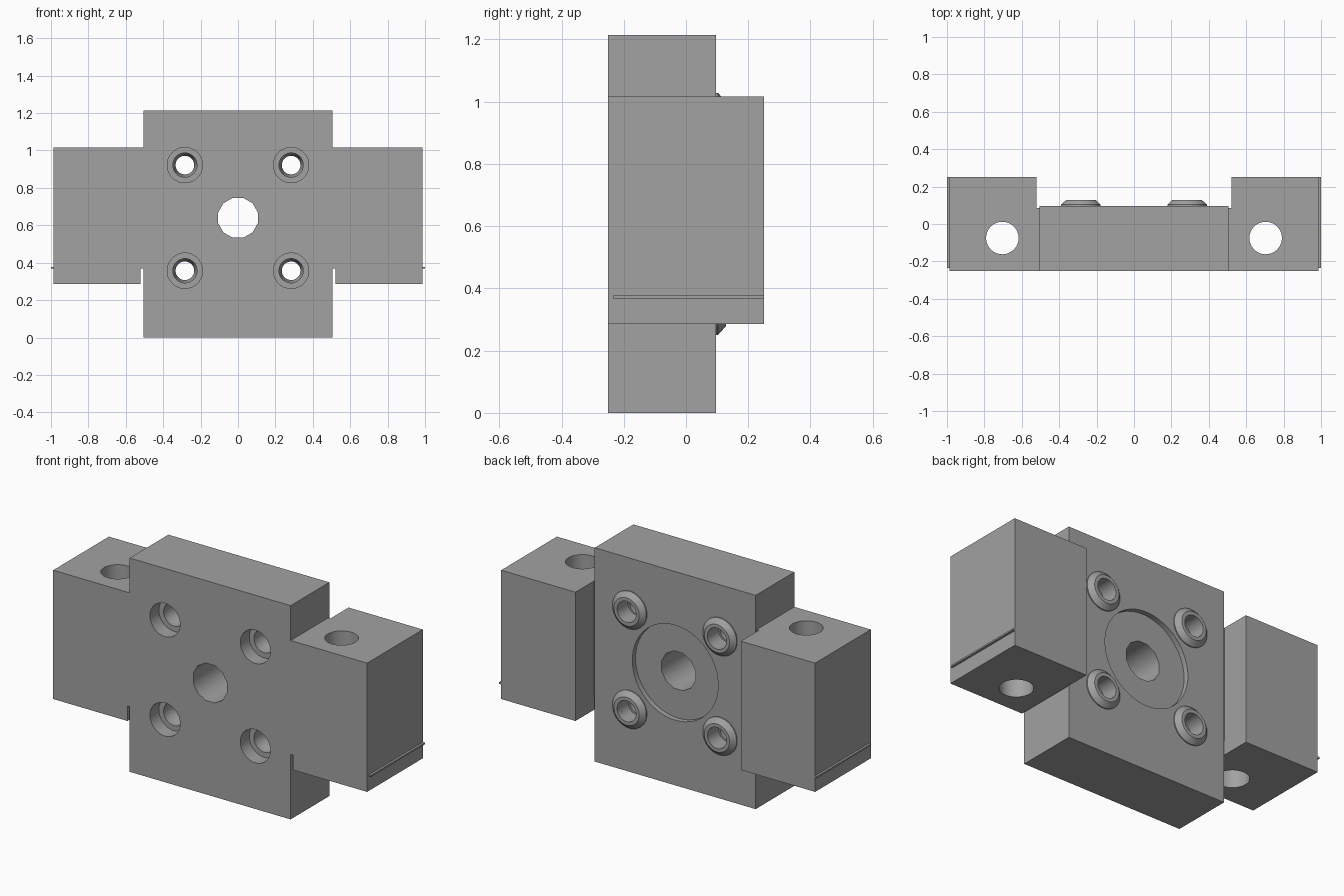
import bpy
import bmesh
import math

if "Cube" in bpy.data.objects:
    bpy.data.objects.remove(bpy.data.objects["Cube"], do_unlink=True)

grey = bpy.data.materials.new("machined grey")
grey.use_nodes = True
GREY = (0.36, 0.36, 0.36, 1)
grey.diffuse_color = GREY
grey.node_tree.nodes["Principled BSDF"].inputs["Base Color"].default_value = GREY


def finish(name, bm):
    bmesh.ops.recalc_face_normals(bm, faces=bm.faces)
    mesh = bpy.data.meshes.new(name)
    bm.to_mesh(mesh)
    bm.free()
    mesh.materials.append(grey)
    obj = bpy.data.objects.new(name, mesh)
    bpy.context.collection.objects.link(obj)
    return obj


def box(name, x, y, z):
    """Box from (low, high) pairs."""
    bm = bmesh.new()
    bmesh.ops.create_cube(bm, size=1)
    for v in bm.verts:
        for i, (lo, hi) in enumerate((x, y, z)):
            v.co[i] = lo if v.co[i] < 0 else hi
    return finish(name, bm)


def lathe(name, profile, x, z, sides, ring=False):
    """Turn (radius, y) points around a y axis; ring closes the profile on itself."""
    bm = bmesh.new()
    loops = []
    for r, y in profile:
        angles = [math.tau * (k + 0.5) / sides for k in range(sides)]
        loops.append([bm.verts.new((x + r * math.cos(a), y, z + r * math.sin(a)))
                      for a in angles])
    pairs = list(zip(loops, loops[1:]))
    if ring:
        pairs.append((loops[-1], loops[0]))
    else:
        bm.faces.new(loops[0])
        bm.faces.new(loops[-1])
    for a, b in pairs:
        for k in range(sides):
            n = (k + 1) % sides
            bm.faces.new((a[k], a[n], b[n], b[k]))
    return finish(name, bm)


def cut(target, cutter):
    mod = target.modifiers.new(cutter.name, 'BOOLEAN')
    mod.operation = 'DIFFERENCE'
    mod.solver = 'EXACT'
    mod.object = cutter
    cutter.hide_render = True
    cutter.hide_set(True)
    cutter.display_type = 'WIRE'


FRONT, BACK, MID_Z = -0.25, 0.097, 0.64
smooth = []

# Central plate with a bore and a shallow round recess on the back
plate = box("centre_plate", (-0.506, 0.506), (FRONT, BACK), (0, 1.215))
smooth.append(plate)
cut(plate, lathe("bore_cutter", [(0.11, -0.3), (0.11, 0.07), (0.11, 0.2)], 0, MID_Z, 12))
cut(plate, lathe("recess_cutter", [(0.27, 0.068), (0.27, 0.2)], 0, MID_Z, 40))

# Four stepped screw holes, each with a chamfered boss on the back
hole = [(0.095, -0.3), (0.095, -0.17), (0.065, -0.17), (0.065, -0.12),
        (0.05, -0.07), (0.05, 0.03), (0.06, 0.03), (0.06, 0.2)]
boss = [(0.06, BACK), (0.107, BACK), (0.107, 0.103), (0.08, 0.128), (0.06, 0.128)]
for row, z in (("lower", 0.357), ("upper", 0.922)):
    for side, x in (("right", -0.284), ("left", 0.284)):
        cut(plate, lathe(f"{row}_{side}_hole_cutter", hole, x, z, 24))
        smooth.append(lathe(f"{row}_{side}_boss", boss, x, z, 24, ring=True))

# Side blocks, the webs that join them to the plate, and thin outer ridges
for side, s in (("right", -1), ("left", 1)):
    def span(a, b):
        return tuple(sorted((s * a, s * b)))
    block = box(f"{side}_block", span(0.52, 0.987), (FRONT, 0.25), (0.285, 1.017))
    box(f"{side}_web", span(0.506, 0.52), (FRONT, 0.085), (0.37, 1.017))
    box(f"{side}_ridge", span(0.987, 1.0), (-0.235, 0.25), (0.368, 0.377))
    bm = bmesh.new()
    bmesh.ops.create_cone(bm, cap_ends=True, segments=32, radius1=0.087,
                          radius2=0.087, depth=1)
    bmesh.ops.translate(bm, verts=bm.verts, vec=(s * 0.704, -0.075, 0.65))
    cut(block, finish(f"{side}_pin_hole_cutter", bm))
    smooth.append(block)

# Bake the cuts, then shade curved walls smooth with crisp edges
bpy.context.view_layer.update()
graph = bpy.context.evaluated_depsgraph_get()
baked = [(o, bpy.data.meshes.new_from_object(o.evaluated_get(graph))) for o in smooth]
for obj, mesh in baked:
    obj.modifiers.clear()
    obj.data = mesh
for obj in [o for o in bpy.data.objects if o.name.endswith("_cutter")]:
    bpy.data.objects.remove(obj, do_unlink=True)
bpy.ops.object.select_all(action='DESELECT')
for obj in smooth:
    obj.select_set(True)
bpy.context.view_layer.objects.active = plate
bpy.ops.object.shade_smooth_by_angle(angle=math.radians(31))
